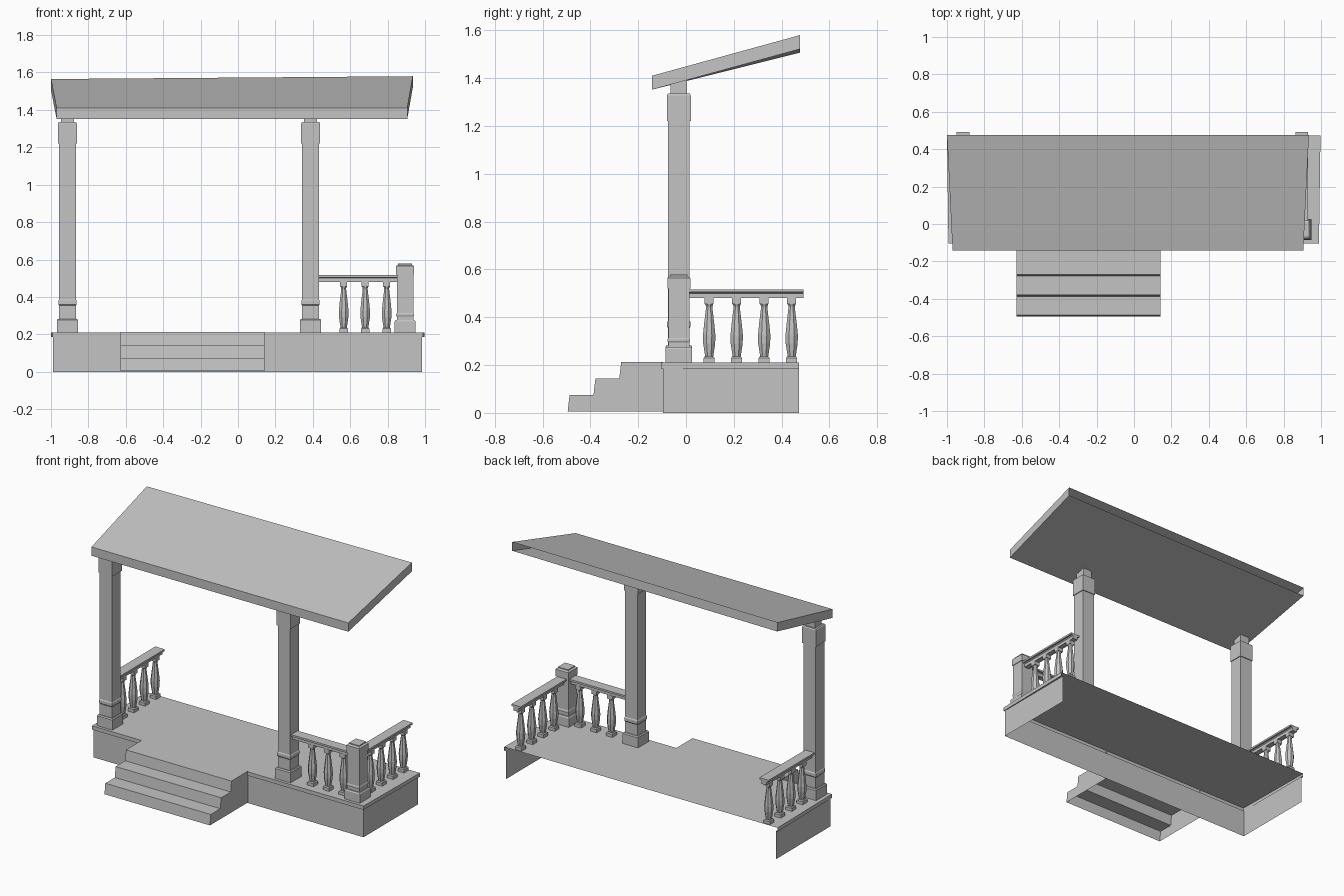
import bpy
import bmesh
import math

cube = bpy.data.objects.get("Cube")
if cube:
    bpy.data.objects.remove(cube, do_unlink=True)

GREY = (0.55, 0.55, 0.55, 1.0)
mat = bpy.data.materials.new("light_grey")
mat.use_nodes = True
mat.diffuse_color = GREY
mat.node_tree.nodes["Principled BSDF"].inputs["Base Color"].default_value = GREY


def finish(name, bm):
    """Turn a bmesh into a named, coloured object."""
    mesh = bpy.data.meshes.new(name)
    bm.to_mesh(mesh)
    bm.free()
    mesh.materials.append(mat)
    obj = bpy.data.objects.new(name, mesh)
    bpy.context.collection.objects.link(obj)
    return obj


def bridge(bm, a, b, closed=True):
    """Join two rows of vertices with quads."""
    n = len(a)
    for i in range(n if closed else n - 1):
        j = (i + 1) % n
        bm.faces.new((a[i], a[j], b[j], b[i]))


def turned(bm, profile, x, y, sides=4):
    """Stack regular rings of (half width, height) into a closed solid."""
    rows = []
    for half, z in profile:
        r = half / math.cos(math.pi / sides)
        angles = [(i + 0.5) * math.tau / sides for i in range(sides)]
        rows.append([bm.verts.new((x + r * math.cos(a), y + r * math.sin(a), z)) for a in angles])
    for a, b in zip(rows, rows[1:]):
        bridge(bm, a, b)
    bm.faces.new(rows[0][::-1])
    bm.faces.new(rows[-1])


def extruded(bm, section, place, start, end, caps=True):
    """Sweep a section between two positions."""
    a, b = [[bm.verts.new(place(u, v, t)) for u, v in section] for t in (start, end)]
    bridge(bm, a, b, caps)
    if caps:
        bm.faces.new(a[::-1])
        bm.faces.new(b)
    bmesh.ops.recalc_face_normals(bm, faces=bm.faces)


DECK = 0.21
POST_Y = -0.03

# Deck with a lip and a skirt, open at the back and below
bm = bmesh.new()


def deck_row(left, right, flare, front, z):
    return [bm.verts.new(p) for p in (
        (left - flare, 0.473, z), (left, front, z), (right, front, z), (right + flare, 0.473, z))]


rows = [deck_row(-0.992, 0.989, 0.008, -0.105, DECK),
        deck_row(-0.992, 0.989, 0.008, -0.105, 0.185),
        deck_row(-0.988, 0.984, 0, -0.097, 0.185),
        deck_row(-0.988, 0.984, 0, -0.097, 0)]
for upper, lower in zip(rows, rows[1:]):
    bridge(bm, lower, upper, closed=False)
bm.faces.new(rows[0])
finish("deck", bm)

# Front steps: treads and slightly leaning risers, open behind and below
bm = bmesh.new()
section = []
for i in range(3):
    y = -0.495 + 0.108 * i
    section += [(y, 0.005 + 0.069 * i), (y + 0.008, 0.074 + 0.069 * i)]
section.append((-0.097, DECK + 0.002))
rows = [[bm.verts.new((x, y, z)) for y, z in section] for x in (-0.628, 0.142)]
bridge(bm, rows[0], rows[1], closed=False)
for row in rows:
    foot = bm.verts.new((row[0].co.x, -0.097, 0.005))
    bm.faces.new(row + [foot])
bmesh.ops.recalc_face_normals(bm, faces=bm.faces)
finish("front_steps", bm)

# Tall columns
column = [(0.056, DECK), (0.056, 0.276), (0.051, 0.283), (0.045, 0.283), (0.045, 0.355),
          (0.049, 0.36), (0.049, 0.38), (0.045, 0.386), (0.045, 1.22), (0.05, 1.22),
          (0.05, 1.328), (0.046, 1.335), (0.034, 1.335), (0.034, 1.4)]
for name, x in (("right_column", -0.912), ("left_column", 0.388)):
    bm = bmesh.new()
    turned(bm, column, x, POST_Y)
    finish(name, bm)

# Short corner post
bm = bmesh.new()
turned(bm, [(0.056, DECK), (0.056, 0.268), (0.051, 0.276), (0.044, 0.276), (0.044, 0.295),
            (0.047, 0.3), (0.047, 0.308), (0.044, 0.313), (0.044, 0.52), (0.048, 0.52),
            (0.048, 0.565), (0.037, 0.572), (0.037, 0.578)], 0.893, POST_Y)
finish("corner_post", bm)

# Handrails
rail = [(-0.018, 0.48), (0.018, 0.48), (0.018, 0.5), (0.025, 0.505),
        (0.034, 0.505), (0.034, 0.517), (-0.034, 0.517), (-0.034, 0.505),
        (-0.025, 0.505), (-0.018, 0.5)]
for name, x in (("right_rail", -0.914), ("left_rail", 0.897)):
    bm = bmesh.new()
    extruded(bm, rail, lambda u, v, t: (x + u, t, v), 0.0, 0.492)
    finish(name, bm)
bm = bmesh.new()
extruded(bm, rail, lambda u, v, t: (t, POST_Y + u, v), 0.42, 0.86)
finish("front_rail", bm)

# Vase-shaped balusters on square feet
vase = [(0.016, 0.233), (0.019, 0.25), (0.025, 0.29), (0.026, 0.325), (0.021, 0.375),
        (0.015, 0.425), (0.013, 0.445), (0.018, 0.458)]
spots = [("front_baluster", 0.565 + 0.115 * i, POST_Y) for i in range(3)]
for i in range(4):
    y = 0.097 + 0.115 * i
    spots += [("right_baluster", -0.914, y), ("left_baluster", 0.897, y)]
for name, x, y in spots:
    bm = bmesh.new()
    turned(bm, [(0.023, DECK), (0.023, 0.23), (0.018, 0.236)], x, y)
    turned(bm, vase, x, y, sides=8)
    turned(bm, [(0.019, 0.456), (0.019, 0.482)], x, y)
    finish(name, bm)

# Sloping roof, wider at the back, hollow with an open back edge
bm = bmesh.new()
corners = [(-1.0, 0.477, 1.565), (-0.97, -0.142, 1.41), (0.905, -0.142, 1.41), (0.935, 0.477, 1.58)]
top = [bm.verts.new(c) for c in corners]
bottom = [bm.verts.new((x, y, z - 0.058)) for x, y, z in corners]
bridge(bm, bottom, top, closed=False)
bm.faces.new(top)
bm.faces.new(bottom[::-1])
finish("roof", bm)
